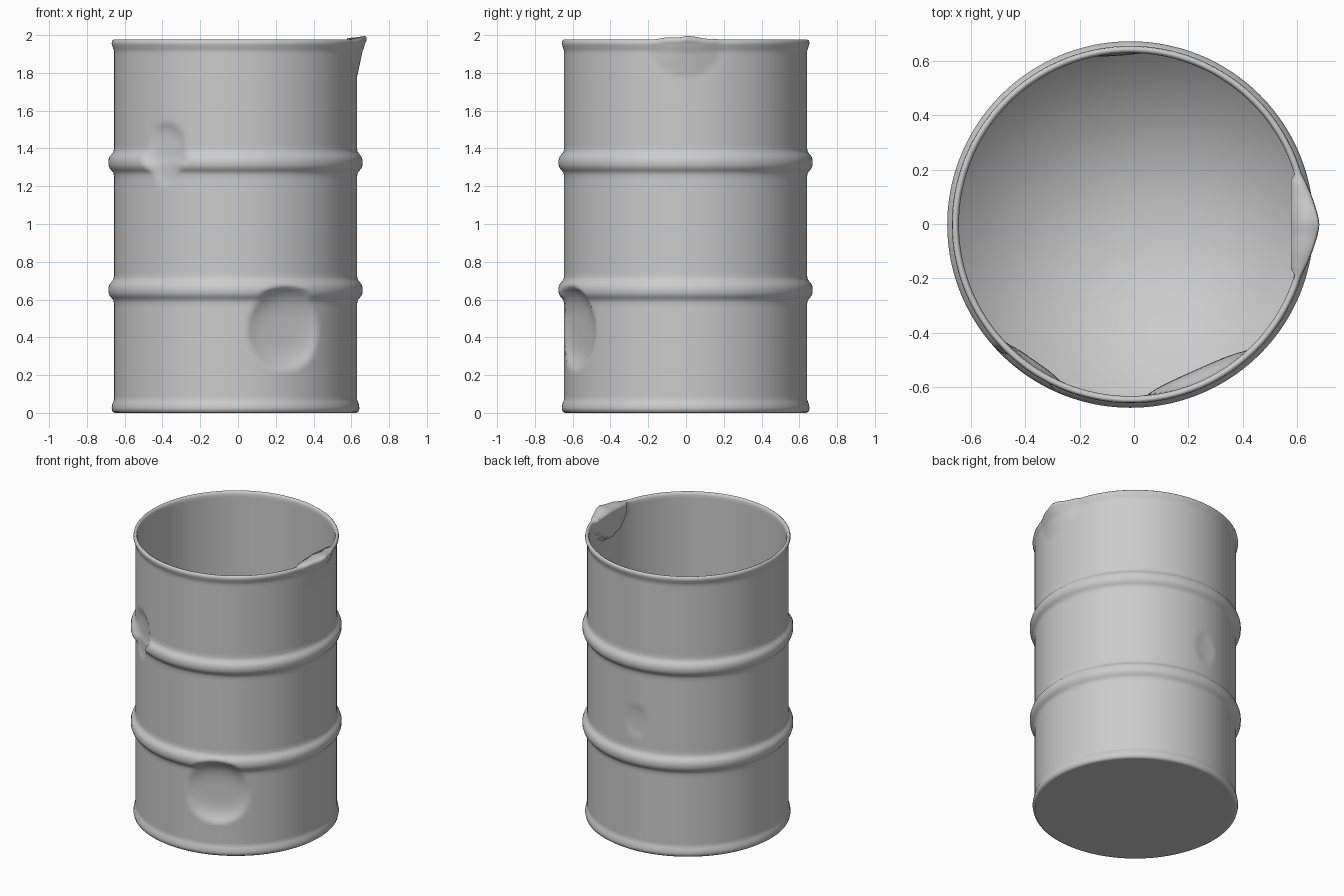
import bpy, bmesh, math
from mathutils import Vector

cube = bpy.data.objects.get("Cube")
if cube:
    bpy.data.objects.remove(cube, do_unlink=True)

SEGMENTS = 192
STEP = 0.02
BODY, INNER, RING = 0.643, 0.63, 0.673
CENTRE = Vector((-0.013, -0.002, 0))

metal = bpy.data.materials.new("grey_metal")
metal.use_nodes = True
GREY = (0.6, 0.6, 0.6, 1)
metal.diffuse_color = GREY
metal.node_tree.nodes["Principled BSDF"].inputs["Base Color"].default_value = GREY


def hoop(z):
    """Profile of one rolled hoop around the wall."""
    return [(BODY, z - 0.075), (BODY + 0.004, z - 0.055), (RING - 0.006, z - 0.03),
            (RING, z - 0.012), (RING, z + 0.012), (RING - 0.006, z + 0.03),
            (BODY + 0.004, z + 0.055), (BODY, z + 0.075)]


def refine(points):
    """Split long stretches so that dents have enough rings."""
    result = [points[0]]
    for a, b in zip(points, points[1:]):
        n = max(1, math.ceil(math.dist(a, b) / STEP))
        result += [(a[0] + (b[0] - a[0]) * i / n, a[1] + (b[1] - a[1]) * i / n)
                   for i in range(1, n + 1)]
    return result


# Outer wall with bottom bead, two hoops and top rim, then the inner wall
outer = [(0.62, 0.004), (0.64, 0.004), (0.652, 0.012), (0.656, 0.03), (0.652, 0.052),
         (BODY, 0.075)] + hoop(0.655) + hoop(1.33) + [
         (BODY, 1.92), (0.65, 1.94), (0.656, 1.96), (0.653, 1.974), (0.645, 1.98)]
inner = [(0.635, 1.976), (INNER, 1.96), (INNER, 0.02)]
outer_rings, inner_rings = refine(outer), refine(inner)
profile = [(r, z, False) for r, z in outer_rings] + [(r, z, True) for r, z in inner_rings]


def push_in(p, inside, azimuth, z, half_w, half_h, reach):
    """Flatten the wall inward around one spot."""
    a = math.radians(azimuth)
    n = Vector((math.cos(a), math.sin(a), 0))
    side = Vector((-n.y, n.x, 0))
    d = p.dot(n)
    if d < 0:
        return p
    e = math.hypot(p.dot(side) / half_w, (p.z - z) / half_h)
    limit = reach + (BODY - reach) * e ** 4 - (BODY - INNER if inside else 0)
    return p - n * max(0, d - limit)


def bend_rim(p, inside):
    """Flare the torn part of the rim outward and thicken it inward."""
    if p.x < 0:
        return p
    w = max(0, 1 - math.hypot(p.y / 0.19, (p.z - 1.98) / 0.2))
    if inside:
        flat = 0.59 + 0.6 * max(0, math.hypot(p.y / 0.2, (p.z - 1.98) / 0.2) - 0.9)
        return Vector((min(p.x, flat), p.y, p.z + 0.012 * w))
    ripple = 0.006 * math.sin(p.y * 45) * min(1, w * 3)
    lift = (0.018 * w + ripple * 0.5) if p.z > 1.93 else 0
    return Vector((p.x + 0.042 * w, p.y, min(2, p.z + lift)))


# azimuth, height, half width, half height, remaining reach
DENTS = [(-125, 1.42, 0.15, 0.12, 0.624),
         (-125, 1.29, 0.085, 0.085, 0.632),
         (-66, 0.44, 0.28, 0.21, 0.598),
         (94, 0.92, 0.1, 0.115, 0.635)]

bm = bmesh.new()
rings = []
for r, z, inside in profile:
    ring = []
    for i in range(SEGMENTS):
        a = math.tau * i / SEGMENTS
        p = Vector((r * math.cos(a), r * math.sin(a), z))
        for dent in DENTS:
            p = push_in(p, inside, *dent)
        ring.append(bm.verts.new(bend_rim(p, inside) + CENTRE))
    rings.append(ring)

for low, high in zip(rings, rings[1:]):
    for i in range(SEGMENTS):
        j = (i + 1) % SEGMENTS
        bm.faces.new((low[i], low[j], high[j], high[i]))

# Underside and inner floor
for ring, z in ((rings[0], 0.004), (rings[-1], 0.02)):
    hub = bm.verts.new(CENTRE + Vector((0, 0, z)))
    for i in range(SEGMENTS):
        bm.faces.new((ring[i], ring[(i + 1) % SEGMENTS], hub))
bmesh.ops.recalc_face_normals(bm, faces=bm.faces)
for f in bm.faces:
    f.smooth = True
low_z = min(v.co.z for v in bm.verts)
bmesh.ops.translate(bm, verts=bm.verts, vec=(0, 0, -low_z))

mesh = bpy.data.meshes.new("drum")
bm.to_mesh(mesh)
bm.free()
mesh.materials.append(metal)
drum = bpy.data.objects.new("drum", mesh)
bpy.context.collection.objects.link(drum)
